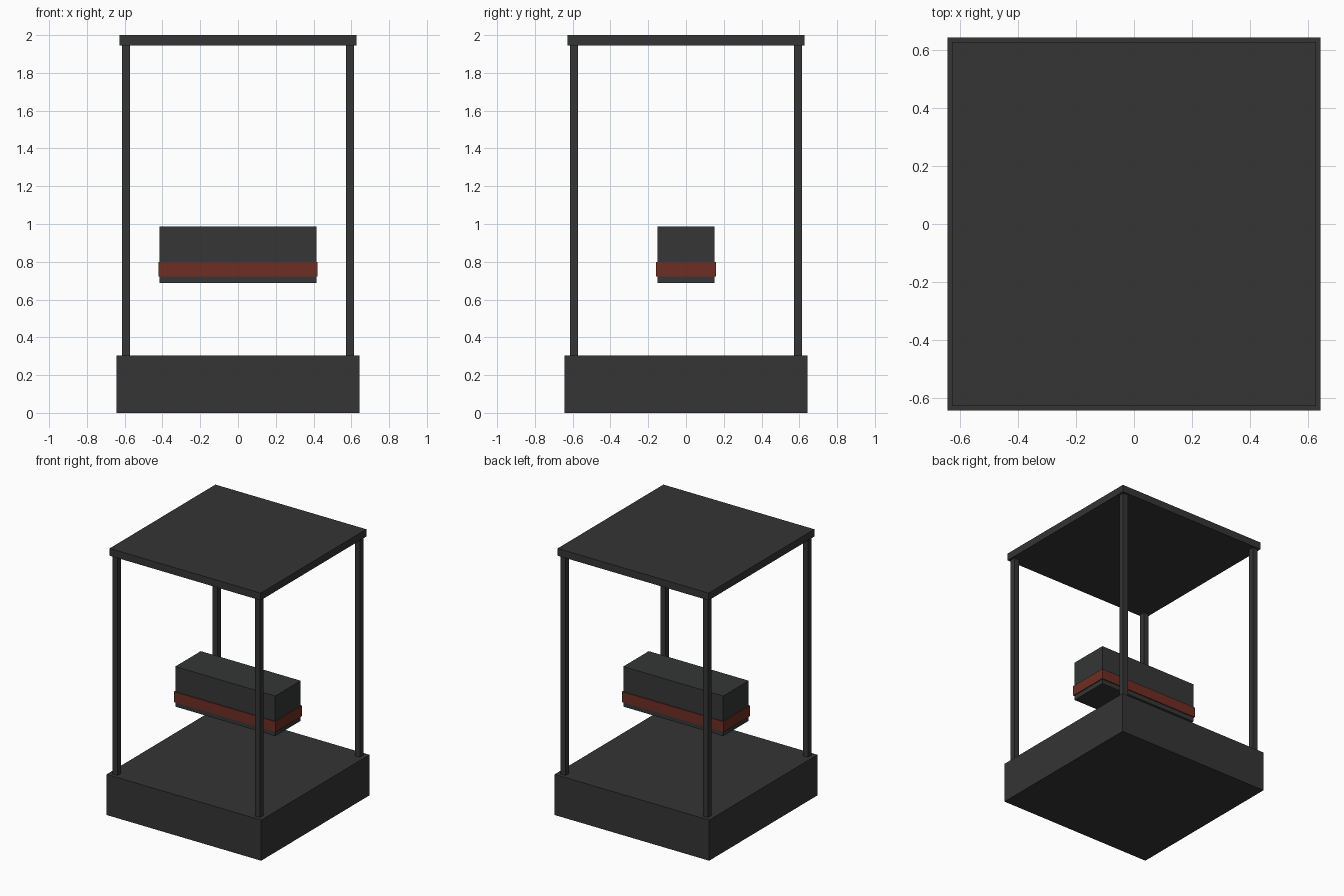
import bpy
import bmesh
from mathutils import Matrix, Vector

cube = bpy.data.objects.get("Cube")
if cube:
    bpy.data.objects.remove(cube, do_unlink=True)


def make_material(name, rgb):
    mat = bpy.data.materials.new(name)
    mat.use_nodes = True
    mat.diffuse_color = (*rgb, 1)
    mat.node_tree.nodes["Principled BSDF"].inputs["Base Color"].default_value = (*rgb, 1)
    return mat


def make_box(name, width, depth, bottom, top, mat, x=0, y=0):
    """Flat-shaded box standing between two heights."""
    bm = bmesh.new()
    size = Vector((width, depth, top - bottom))
    bmesh.ops.create_cube(bm, size=1, matrix=Matrix.Diagonal(size).to_4x4())
    mesh = bpy.data.meshes.new(name)
    bm.to_mesh(mesh)
    bm.free()
    mesh.materials.append(mat)
    obj = bpy.data.objects.new(name, mesh)
    obj.location = (x, y, (bottom + top) / 2)
    bpy.context.collection.objects.link(obj)
    return obj


charcoal = make_material("charcoal", (0.035, 0.035, 0.035))
dark_grey = make_material("dark_grey", (0.035, 0.037, 0.036))
brick_red = make_material("brick_red", (0.155, 0.027, 0.017))

base_top, roof_bottom = 0.305, 1.945

# Plinth and roof plate
make_box("base", 1.284, 1.284, 0, base_top, charcoal)
make_box("roof", 1.254, 1.254, roof_bottom, 2, charcoal)

# Four square corner posts
for side, x in (("left", 1), ("right", -1)):
    for end, y in (("front", -1), ("back", 1)):
        make_box(f"{end}_{side}_post", 0.042, 0.042, base_top, roof_bottom,
                 charcoal, x * 0.592, y * 0.592)

# Floating block with a raised band around it
make_box("block", 0.83, 0.302, 0.687, 0.988, dark_grey)
make_box("block_band", 0.844, 0.316, 0.722, 0.8, brick_red)
